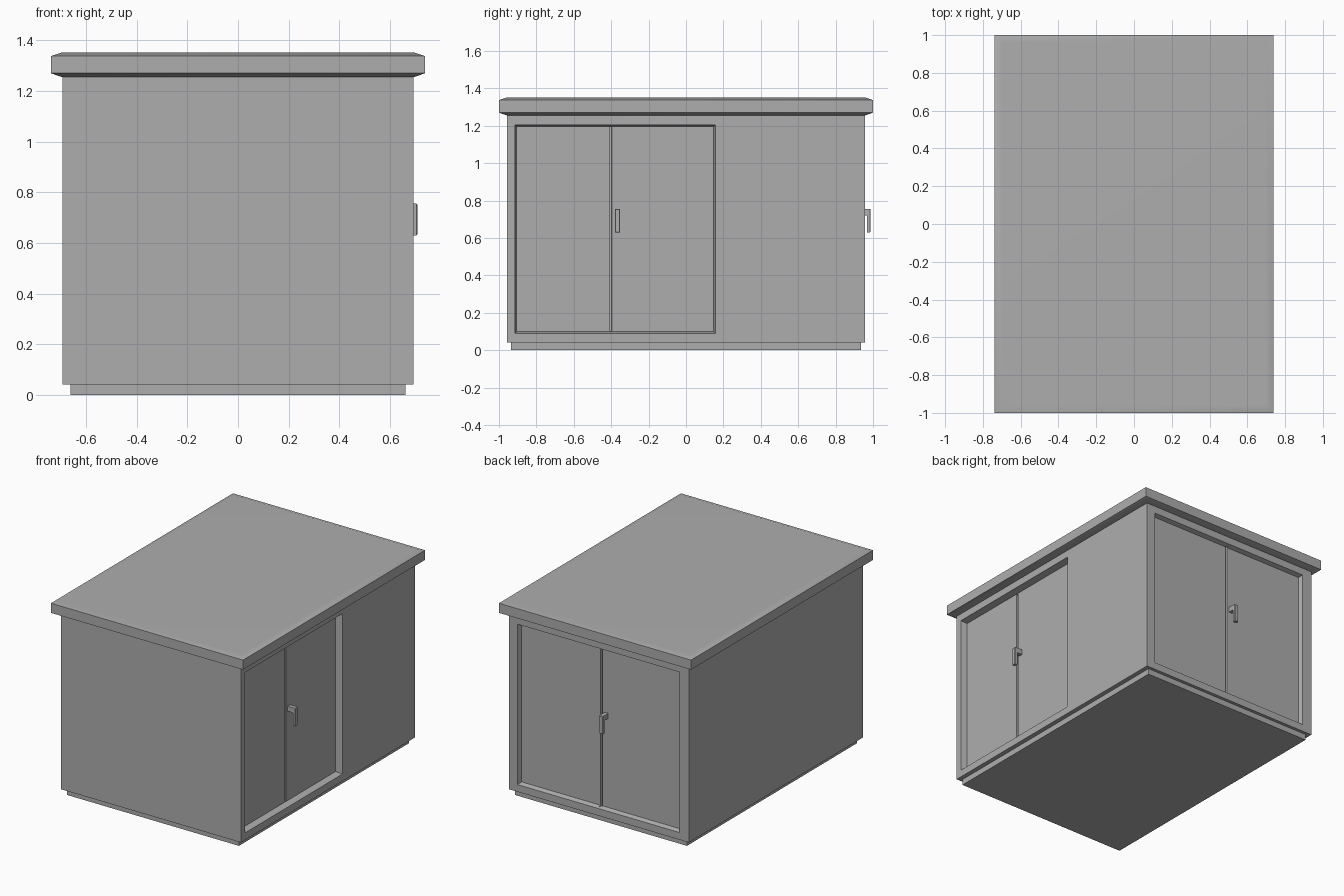
import bpy
import bmesh

cube = bpy.data.objects.get("Cube")
if cube:
    bpy.data.objects.remove(cube, do_unlink=True)

grey = bpy.data.materials.new("mid grey")
grey.use_nodes = True
grey.diffuse_color = (0.423, 0.423, 0.423, 1)
grey.node_tree.nodes["Principled BSDF"].inputs["Base Color"].default_value = (0.423, 0.423, 0.423, 1)


def loft(name, axis, rings):
    """Closed solid through rectangles (position, a0, a1, b0, b1) stacked on an axis."""
    bm = bmesh.new()
    loops = []
    for p, a0, a1, b0, b1 in rings:
        loop = []
        for a, b in ((a0, b0), (a1, b0), (a1, b1), (a0, b1)):
            co = {"x": (p, a, b), "y": (a, p, b), "z": (a, b, p)}[axis]
            loop.append(bm.verts.new(co))
        loops.append(loop)
    bm.faces.new(loops[0])
    bm.faces.new(loops[-1])
    for low, high in zip(loops, loops[1:]):
        for i in range(4):
            j = (i + 1) % 4
            bm.faces.new((low[i], low[j], high[j], high[i]))
    bmesh.ops.recalc_face_normals(bm, faces=bm.faces)
    mesh = bpy.data.meshes.new(name)
    bm.to_mesh(mesh)
    bm.free()
    mesh.materials.append(grey)
    obj = bpy.data.objects.new(name, mesh)
    bpy.context.collection.objects.link(obj)
    return obj


def activate(obj):
    bpy.ops.object.select_all(action="DESELECT")
    obj.select_set(True)
    bpy.context.view_layer.objects.active = obj


def carve(target, cutter):
    cutter.hide_render = True
    mod = target.modifiers.new("carve", "BOOLEAN")
    mod.operation = "DIFFERENCE"
    mod.solver = "EXACT"
    mod.object = cutter
    activate(target)
    bpy.ops.object.modifier_apply(modifier=mod.name)
    bpy.data.objects.remove(cutter, do_unlink=True)


def doorway(axis, wall, depth, a0, a1, seam, seam_end, grip_side, name):
    """Recessed pair of doors with sloped jambs, a centre seam and a handle."""
    z0, z1, slope = 0.09, 1.205, 0.01
    floor = wall - depth
    carve(body, loft("recess_cutter", axis, [
        (floor, a0 + slope, a1 - slope, z0 + slope, z1 - slope),
        (wall, a0, a1, z0, z1),
        (wall + 0.05, a0, a1, z0, z1)]))
    carve(body, loft("seam_cutter", axis, [
        (floor - 0.015, seam - 0.005, seam + 0.005, z0 + seam_end, z1 - seam_end),
        (floor + 0.02, seam - 0.009, seam + 0.009, z0 + seam_end, z1 - seam_end)]))
    # L-shaped handle: short stem at the top, hanging grip
    h0, h1 = sorted((seam + grip_side * 0.023, seam + grip_side * 0.051))
    loft(name + "_handle_stem", axis, [(floor - 0.005, h0, h1, 0.72, 0.755),
                                       (floor + 0.042, h0, h1, 0.72, 0.755)])
    loft(name + "_handle_grip", axis, [(floor + 0.04, h0, h1, 0.63, 0.755),
                                       (floor + 0.057, h0, h1, 0.63, 0.755),
                                       (floor + 0.06, h0 + 0.003, h1 - 0.003, 0.633, 0.752)])


# Plinth and cabin body
loft("plinth", "z", [(0, -0.662, 0.662, -0.935, 0.935),
                     (0.045, -0.662, 0.662, -0.935, 0.935)])
body = loft("body", "z", [(0.04, -0.693, 0.693, -0.957, 0.957),
                          (1.26, -0.693, 0.693, -0.957, 0.957)])

# Side and back double doors
doorway("x", 0.693, 0.045, -0.915, 0.157, -0.403, 0.013, 1, "side_door")
doorway("y", 0.957, 0.03, -0.62, 0.625, 0.0, 0.004, -1, "back_door")

# Overhanging roof slab with chamfered upper and lower edges
roof = loft("roof", "z", [(z, -0.739 + e, 0.739 - e, -1 + e, 1 - e)
                          for z, e in ((1.255, 0.042), (1.27, 0), (1.337, 0), (1.351, 0.042))])
activate(roof)
bpy.ops.object.shade_smooth_by_angle(angle=0.5)
roof.modifiers.new("weighted_normals", "WEIGHTED_NORMAL").keep_sharp = True
